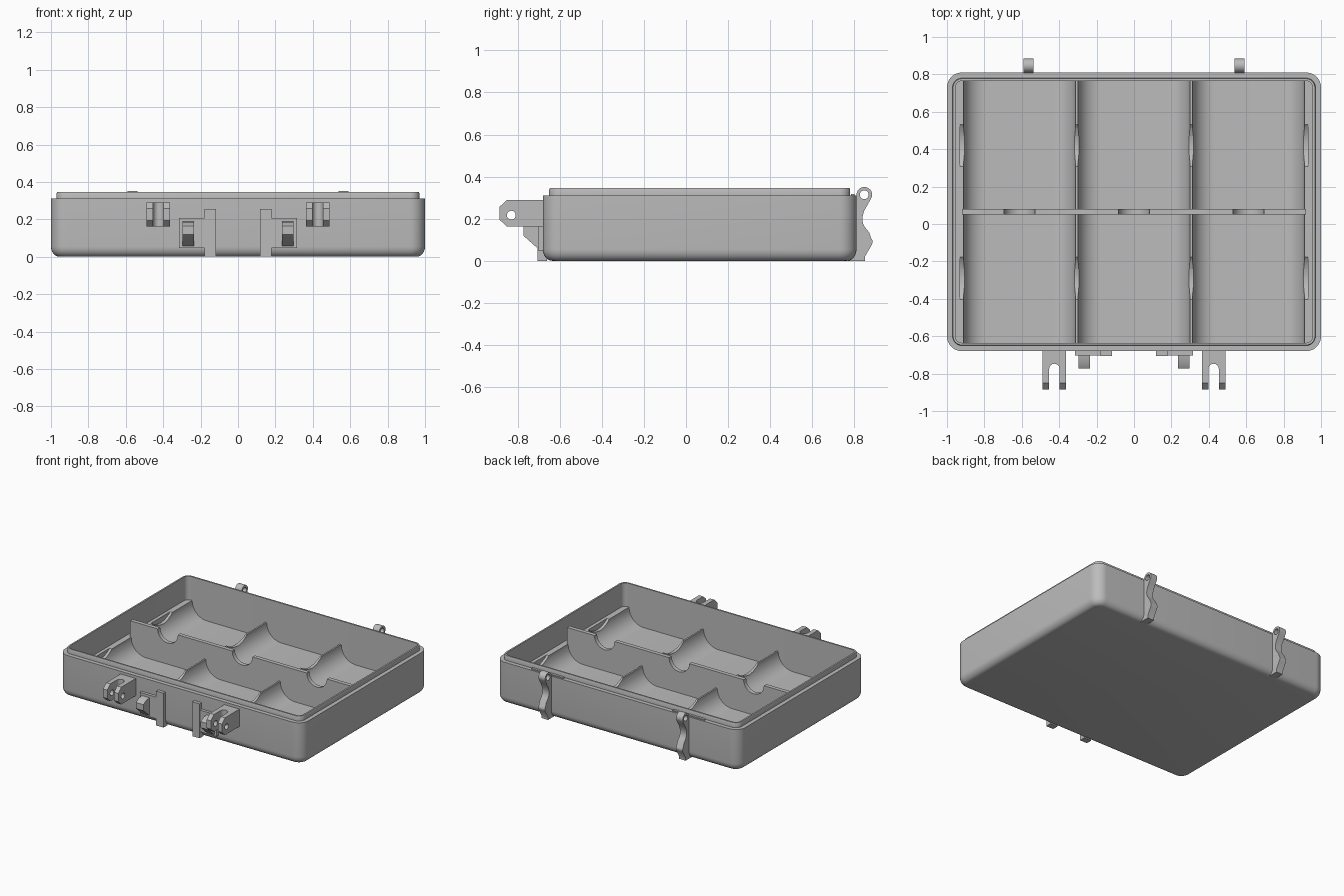
import bpy
import bmesh
from math import sin, cos, pi, radians
from mathutils import Vector

cube = bpy.data.objects.get("Cube")
if cube:
    bpy.data.objects.remove(cube, do_unlink=True)

GREY = (0.5, 0.5, 0.5, 1)
mat = bpy.data.materials.new("plain grey plastic")
mat.use_nodes = True
mat.diffuse_color = GREY
mat.node_tree.nodes["Principled BSDF"].inputs["Base Color"].default_value = GREY

# Main dimensions
FRONT, BACK = -0.68, 0.81
MID_Y = 0.065
RIDGE, FLOOR, FILLET = 0.17, 0.05, 0.12
PITCH, WALL = 0.612, 0.006


def finish(name, bm):
    bmesh.ops.recalc_face_normals(bm, faces=bm.faces)
    mesh = bpy.data.meshes.new(name)
    bm.to_mesh(mesh)
    bm.free()
    obj = bpy.data.objects.new(name, mesh)
    bpy.context.collection.objects.link(obj)
    mesh.materials.append(mat)
    return obj


def prism(name, points, axis, start, end):
    """Extrude a 2D outline along an axis; points fill the other two axes."""
    def place(p, d):
        co = list(p)
        co.insert("xyz".index(axis), d)
        return Vector(co)
    bm = bmesh.new()
    face = bm.faces.new([bm.verts.new(place(p, start)) for p in points])
    ext = bmesh.ops.extrude_face_region(bm, geom=[face])
    verts = [g for g in ext["geom"] if isinstance(g, bmesh.types.BMVert)]
    bmesh.ops.translate(bm, verts=verts, vec=place((0, 0), end - start))
    return finish(name, bm)


def arc(cx, cy, r, a0, a1, n=12):
    steps = [radians(a0 + (a1 - a0) * i / n) for i in range(n + 1)]
    return [(cx + r * cos(a), cy + r * sin(a)) for a in steps]


def rod(axis, cx, cy, r, start, end):
    return prism("cutter", arc(cx, cy, r, 0, 345, 23), axis, start, end)


def rect(a0, a1, b0, b1):
    return [(a0, b0), (a1, b0), (a1, b1), (a0, b1)]


def cut(obj, cutters):
    """Subtract the cutters, keep the result and drop the helpers."""
    for c in cutters:
        c.hide_render = True
        mod = obj.modifiers.new("cut", "BOOLEAN")
        mod.operation, mod.solver, mod.object = "DIFFERENCE", "EXACT", c
    graph = bpy.context.evaluated_depsgraph_get()
    mesh = bpy.data.meshes.new_from_object(obj.evaluated_get(graph))
    obj.modifiers.clear()
    obj.data = mesh
    for c in cutters:
        bpy.data.objects.remove(c, do_unlink=True)


# Shell: stacked rounded rectangles from the base, over the lip, into the cavity
def ring(bm, inset, z):
    r = max(0.08 - inset, 0.03)
    x, y0, y1 = 1 - inset - r, FRONT + inset + r, BACK - inset - r
    pts = []
    for cx, cy, a in ((x, y1, 0), (-x, y1, 90), (-x, y0, 180), (x, y0, 270)):
        pts += arc(cx, cy, r, a, a + 90, 8)
    return [bm.verts.new((px, py, z)) for px, py in pts]


levels = [(0.045 * (1 - cos(a)), 0.055 * (1 - sin(a)))
          for a in (pi / 2 * (1 - i / 6) for i in range(7))]
levels += [(0, 0.31), (0.03, 0.31), (0.03, 0.338), (0.033, 0.345),
           (0.045, 0.345), (0.045, 0.03)]
bm = bmesh.new()
rings = [ring(bm, i, z) for i, z in levels]
for lo, hi in zip(rings, rings[1:]):
    for k in range(len(lo)):
        j = (k + 1) % len(lo)
        bm.faces.new((lo[k], lo[j], hi[j], hi[k]))
bm.faces.new(rings[0])
bm.faces.new(rings[-1])
finish("box_shell", bm)

# Tray: three round-cornered troughs side by side
profile = [(-0.958, 0.02), (-0.958, RIDGE)]
for col in (-1, 0, 1):
    left, right = (col * PITCH + s * (PITCH / 2 - WALL) for s in (-1, 1))
    profile += arc(left + FILLET, RIDGE, FILLET, 180, 270)
    profile += arc(right - FILLET, RIDGE, FILLET, 270, 360)
profile += [(0.958, RIDGE), (0.958, 0.02)]
tray = prism("trough_tray", profile, "y", FRONT + 0.04, BACK - 0.04)
cut(tray, [rod("x", y, 0.315, 0.185, -0.93, 0.93) for y in (0.42, -0.29)])

# Cross divider with a round notch over each trough
top = 0.29
outline = [(-0.92, 0.03), (-0.92, top)]
for col in (-1, 0, 1):
    outline += arc(col * PITCH, top, 0.083, 180, 360, 16)
outline += [(0.92, top), (0.92, 0.03)]
prism("cross_divider", outline, "y", MID_Y - 0.015, MID_Y + 0.015)

for side, s in (("left", 1), ("right", -1)):
    def span(a, b):
        return sorted((s * a, s * b))

    # Rear hinge arm: eye on top, waist, then a swelling foot
    x0, x1 = span(0.538, 0.592)
    arm = arc(0.847, 0.314, 0.037, 180, -25, 16)
    arm += [(0.862, 0.265), (0.845, 0.235), (0.838, 0.205), (0.84, 0.18)]
    arm += [(0.85, 0.16), (0.87, 0.135)]
    arm += arc(0.858, 0.09, 0.028, 40, -30, 6)
    arm += [(0.85, 0.02), (0.85, 0), (0.77, 0), (0.79, 0.27)]
    hinge = prism(side + "_hinge_arm", arm, "x", x0, x1)
    cut(hinge, [rod("x", 0.847, 0.314, 0.021, x0 - 0.1, x1 + 0.1)])

    # Thin bar on the rear rim beside the hinge
    prism(side + "_rim_bar", rect(*span(0.45, 0.71), 0.783, 0.8), "z", 0.305, 0.318)

    # Front clevis: chamfered block, slotted and drilled
    x0, x1 = span(0.363, 0.488)
    body = [(-0.66, 0.162), (-0.85, 0.162), (-0.885, 0.195),
            (-0.885, 0.257), (-0.85, 0.29), (-0.66, 0.29)]
    clevis = prism(side + "_clevis", body, "x", x0, x1)
    mid = (x0 + x1) / 2
    slot = arc(mid, -0.775, 0.028, 0, 180) + [(mid - 0.028, -1), (mid + 0.028, -1)]
    cut(clevis, [prism("cutter", slot, "z", 0.1, 0.4),
                 rod("x", -0.83, 0.217, 0.021, x0 - 0.1, x1 + 0.1)])

    # Front catch: upright guide, backing plate and sloped hook
    prism(side + "_catch_guide", rect(*span(0.118, 0.178), 0, 0.255),
          "y", -0.705, -0.66)
    prism(side + "_catch_plate", rect(*span(0.17, 0.315), 0.048, 0.208),
          "y", -0.702, -0.66)
    hook = [(-0.66, 0.04), (-0.7, 0.055), (-0.773, 0.12), (-0.773, 0.165),
            (-0.74, 0.185), (-0.69, 0.19)]
    prism(side + "_catch_hook", hook, "x", *span(0.235, 0.297))

# Smooth the curved surfaces, keeping the hard edges
for obj in bpy.context.scene.objects:
    if obj.type == "MESH":
        bpy.ops.object.select_all(action="DESELECT")
        obj.select_set(True)
        bpy.context.view_layer.objects.active = obj
        bpy.ops.object.shade_smooth_by_angle(angle=radians(30))
